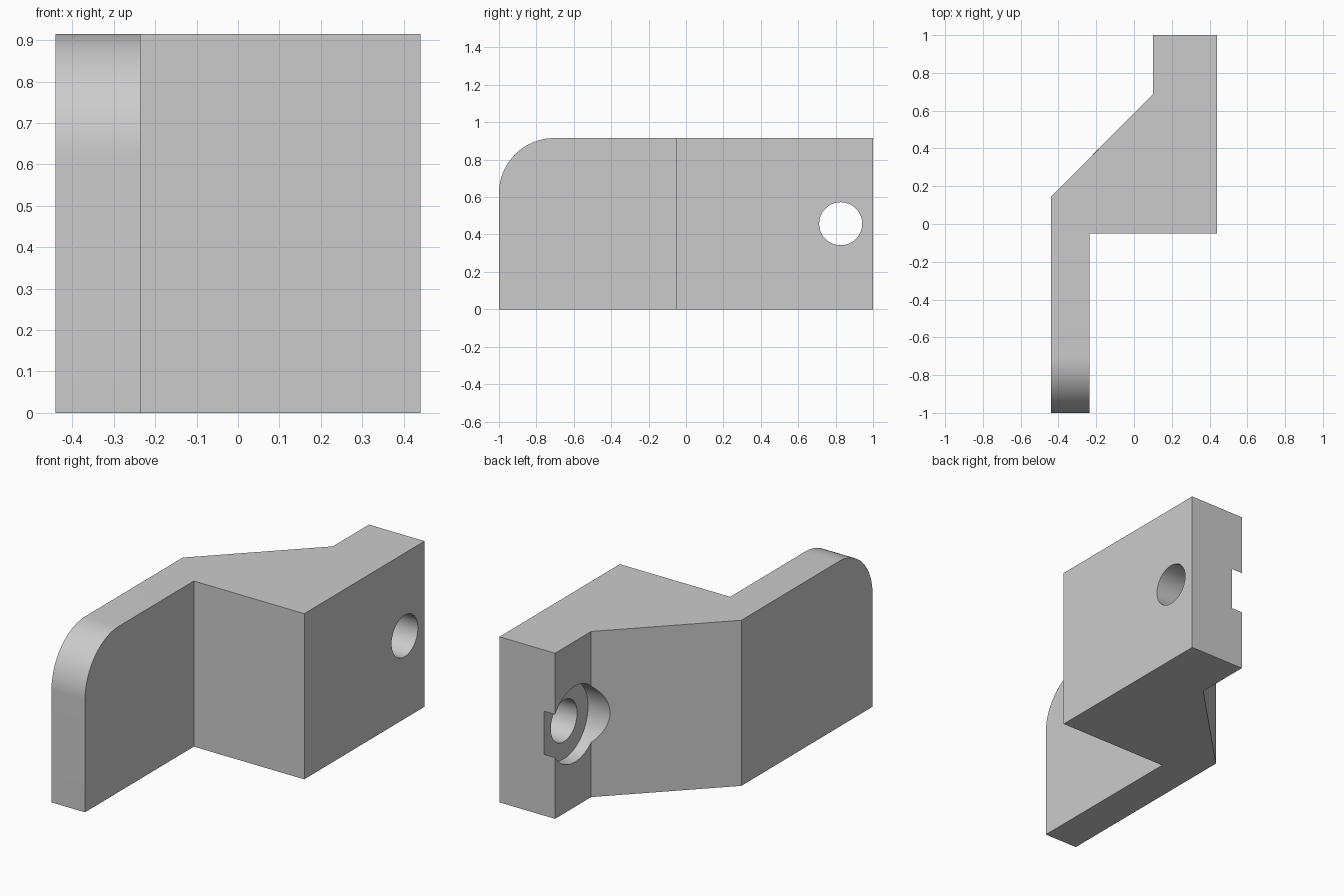
import bpy, bmesh, math

HEIGHT = 0.915
CORNER = 0.295
MID_Z = HEIGHT / 2
HOLE_R, BORE_R, BORE_DEPTH = 0.115, 0.21, 0.067

cube = bpy.data.objects.get("Cube")
if cube:
    bpy.data.objects.remove(cube, do_unlink=True)

grey = bpy.data.materials.new("plain_grey")
grey.use_nodes = True
colour = (0.6, 0.6, 0.6, 1)
grey.diffuse_color = colour
grey.node_tree.nodes["Principled BSDF"].inputs["Base Color"].default_value = colour


def add_object(name, bm):
    bmesh.ops.recalc_face_normals(bm, faces=bm.faces)
    mesh = bpy.data.meshes.new(name)
    bm.to_mesh(mesh)
    bm.free()
    mesh.materials.append(grey)
    obj = bpy.data.objects.new(name, mesh)
    bpy.context.collection.objects.link(obj)
    return obj


# Stepped bracket body, extruded upward from its plan outline
outline = [(-0.44, -1), (-0.235, -1), (-0.235, -0.05), (0.44, -0.05),
           (0.44, 1), (0.1, 1), (0.1, 0.685), (-0.44, 0.145)]
bm = bmesh.new()
base = bm.faces.new([bm.verts.new((x, y, 0)) for x, y in outline])
grown = bmesh.ops.extrude_face_region(bm, geom=[base])["geom"]
top_verts = [v for v in grown if isinstance(v, bmesh.types.BMVert)]
bmesh.ops.translate(bm, verts=top_verts, vec=(0, 0, HEIGHT))
bmesh.ops.recalc_face_normals(bm, faces=bm.faces)

# Rounded upper corner on the front flange
corner = [e for e in bm.edges
          if all(v.co.y < -0.99 and v.co.z > HEIGHT - 0.01 for v in e.verts)]
bmesh.ops.bevel(bm, geom=corner, offset=CORNER, offset_type='OFFSET',
                segments=24, profile=0.5, affect='EDGES')
bracket = add_object("bracket", bm)


def drill(name, y, radius, x_start, x_end):
    """Cut a round hole along x through the bracket."""
    bm = bmesh.new()
    bmesh.ops.create_cone(bm, cap_ends=True, segments=64, radius1=radius,
                          radius2=radius, depth=x_end - x_start)
    for v in bm.verts:
        px, py, pz = v.co
        v.co = (pz + (x_start + x_end) / 2, y + px, MID_Z + py)
    cutter = add_object(name, bm)
    cutter.hide_render = True
    mod = bracket.modifiers.new(name, 'BOOLEAN')
    mod.operation = 'DIFFERENCE'
    mod.solver = 'EXACT'
    mod.object = cutter
    bpy.ops.object.modifier_apply(modifier=mod.name)
    bpy.data.objects.remove(cutter, do_unlink=True)


bpy.ops.object.select_all(action='DESELECT')
bracket.select_set(True)
bpy.context.view_layer.objects.active = bracket

# Bolt holes with shallow counterbores on the right-hand side
for label, y, face_x in (("front", -0.687, -0.44), ("back", 0.827, 0.1)):
    drill(label + "_counterbore", y, BORE_R, -0.7, face_x + BORE_DEPTH)
    drill(label + "_bolt_hole", y, HOLE_R, -0.8, 0.8)

bpy.ops.object.shade_smooth_by_angle(angle=math.radians(30))
